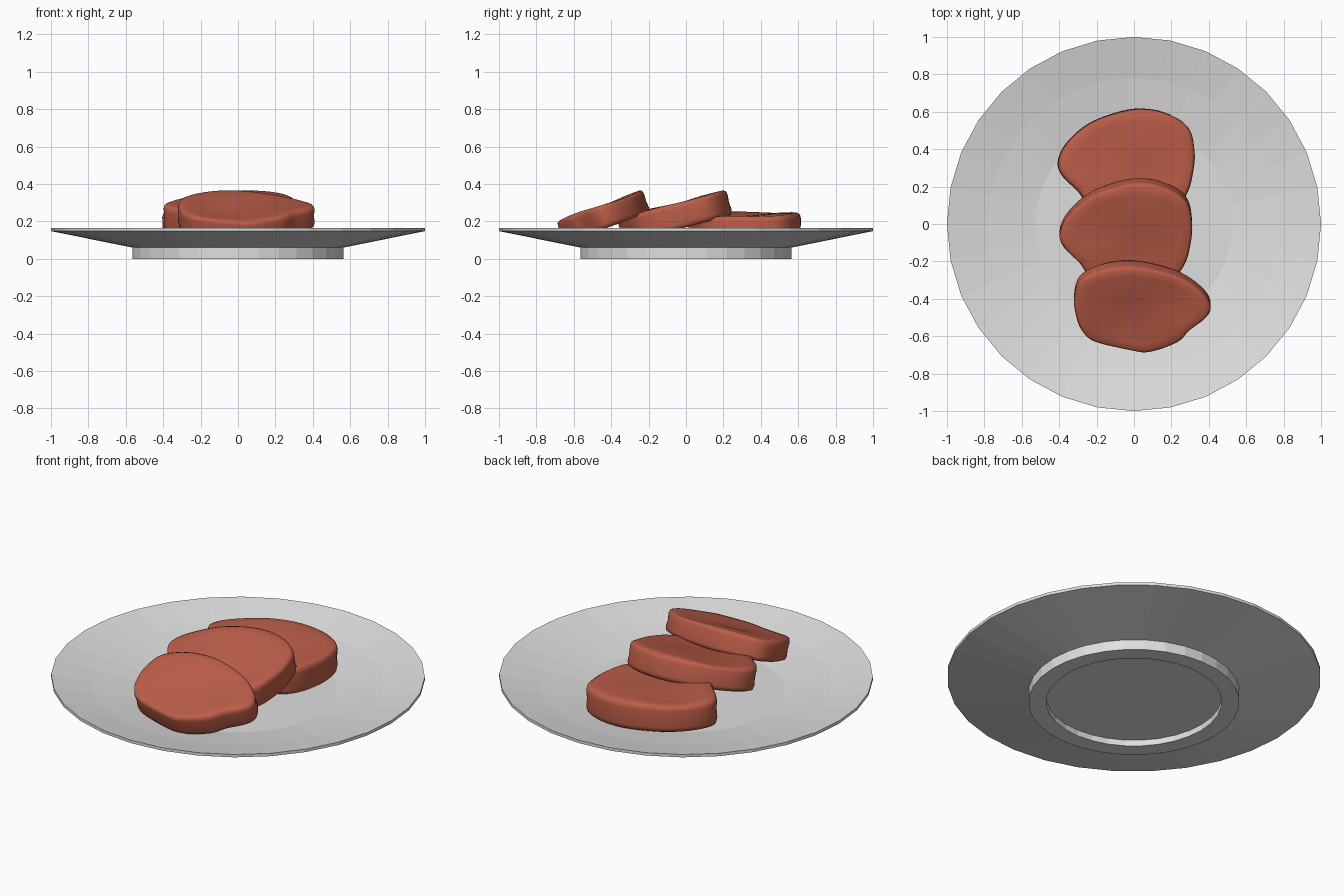
import bpy, bmesh, math
from mathutils import Matrix, Vector

if "Cube" in bpy.data.objects:
    bpy.data.objects.remove(bpy.data.objects["Cube"])


def material(name, rgb):
    m = bpy.data.materials.new(name)
    m.diffuse_color = (*rgb, 1)
    m.use_nodes = True
    m.node_tree.nodes["Principled BSDF"].inputs["Base Color"].default_value = m.diffuse_color
    return m


GREY = material("pale grey", (0.74, 0.74, 0.74))
MEAT = material("meat red", (0.50, 0.11, 0.065))


def finish(name, bm, mat):
    bmesh.ops.recalc_face_normals(bm, faces=bm.faces)
    me = bpy.data.meshes.new(name)
    bm.to_mesh(me)
    bm.free()
    me.materials.append(mat)
    ob = bpy.data.objects.new(name, me)
    bpy.context.collection.objects.link(ob)
    return ob


def stack_rings(bm, rings):
    """Skin a list of closed point loops and cap both ends with fans."""
    loops = [[bm.verts.new(p) for p in r] for r in rings]
    n = len(loops[0])
    for a, b in zip(loops, loops[1:]):
        for i in range(n):
            j = (i + 1) % n
            bm.faces.new((a[i], a[j], b[j], b[i]))
    for loop in (loops[0], loops[-1]):
        c = bm.verts.new(sum((v.co for v in loop), Vector()) / n)
        for i in range(n):
            bm.faces.new((loop[i], loop[(i + 1) % n], c))


# Plate: recess, foot ring, flared underside, rim, sloped interior
SIDES = 32
profile = [(0.47, 0.035), (0.47, 0.0), (0.565, 0.0), (0.565, 0.06),
           (1.0, 0.148), (1.0, 0.165), (0.78, 0.118), (0.53, 0.077)]
bm = bmesh.new()
stack_rings(bm, [[Vector((r * math.cos(2 * math.pi * i / SIDES),
                          r * math.sin(2 * math.pi * i / SIDES), z))
                  for i in range(SIDES)] for r, z in profile])
finish("plate", bm, GREY)

# Steak outline: x in units, y as a fraction of the slice length
OUTLINE = [(0, .5), (.155, .47), (.285, .34), (.32, .12), (.31, -.08),
           (.28, -.25), (.21, -.38), (.02, -.48), (-.085, -.5), (-.235, -.38),
           (-.3, -.24), (-.385, -.1), (-.41, .02), (-.375, .17),
           (-.28, .33), (-.165, .43)]


def smooth_loop(pts, steps=4):
    """Catmull-Rom through a closed outline."""
    out, n = [], len(pts)
    for i in range(n):
        a, b, c, d = (Vector(pts[(i + k) % n]) for k in (-1, 0, 1, 2))
        for s in range(steps):
            t = s / steps
            out.append(0.5 * (2 * b + (c - a) * t + (2 * a - 5 * b + 4 * c - d) * t * t
                              + (3 * b - a - 3 * c + d) * t ** 3))
    return out


def slice_of_meat(name, back, length, thick, tilt, roll=0, flip=1, grow=1):
    # cross-section: (inset scale, height fraction)
    section = [(.3, 0), (.65, 0), (.93, 0), (.985, .06), (1, .2), (.99, .5),
               (1, .8), (.985, .94), (.94, 1), (.8, 1), (.6, 1), (.4, 1), (.2, 1)]
    base = smooth_loop(OUTLINE)
    rings = []
    for k, h in section:
        ring = []
        for p in base:
            x, y = p.x * k * grow, p.y * k * length
            z = h * thick
            if h > .9:  # gently uneven cut surface
                z += .007 * math.sin(9 * x + 1) * math.sin(11 * y) - .012 * (1 - k)
            ring.append(Vector((x * flip, y - length / 2, z)))
        rings.append(ring)
    bm = bmesh.new()
    stack_rings(bm, rings)
    bm.transform(Matrix.Translation((0, *back))
                 @ Matrix.Rotation(math.radians(tilt), 4, 'X')
                 @ Matrix.Rotation(math.radians(roll), 4, 'Y'))
    ob = finish(name, bm, MEAT)
    for f in ob.data.polygons:
        f.use_smooth = True


# Three overlapping slices leaning back on one another
slice_of_meat("front_slice", (-.19, .25), .487, .125, 20, flip=-1)
slice_of_meat("middle_slice", (.25, .235), .60, .14, 15, grow=.97)
slice_of_meat("back_slice", (.617, .087), .60, .16, 1.5, roll=2)
